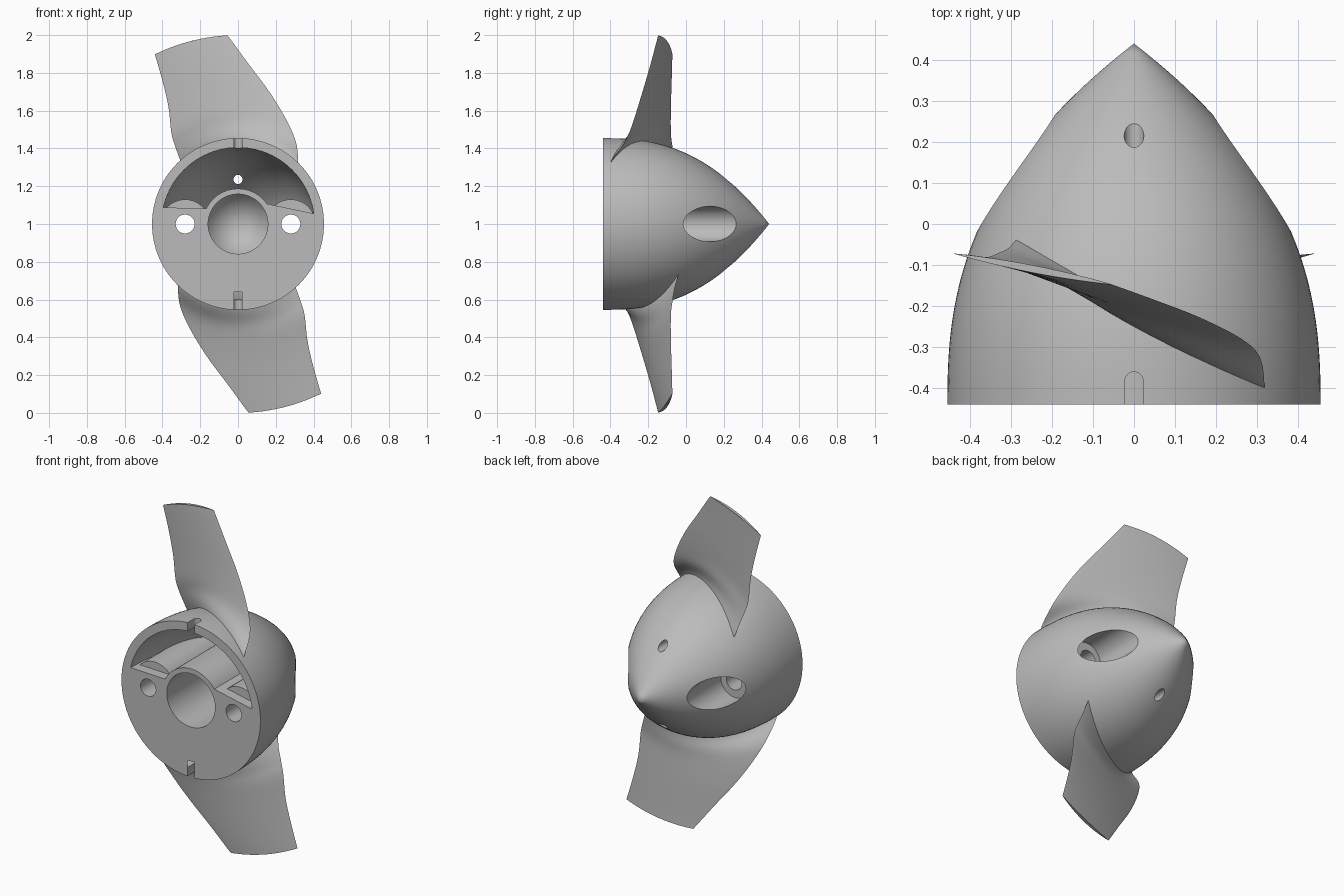
import bpy
import bmesh
from math import pi, sin, cos, sqrt, radians
from mathutils import Matrix, Vector

cube = bpy.data.objects.get("Cube")
if cube:
    bpy.data.objects.remove(cube, do_unlink=True)

grey = bpy.data.materials.new("plain grey")
grey.use_nodes = True
grey.diffuse_color = (0.5, 0.5, 0.5, 1)
grey.node_tree.nodes["Principled BSDF"].inputs["Base Color"].default_value = (0.5, 0.5, 0.5, 1)

AXIS_Z = 1.0      # height of the spin axis
HALF = 0.44       # half the hub length
RADIUS = 0.455    # hub base radius
WALL = 0.05


def finish(name, bm):
    bmesh.ops.remove_doubles(bm, verts=bm.verts, dist=1e-5)
    bmesh.ops.recalc_face_normals(bm, faces=bm.faces)
    mesh = bpy.data.meshes.new(name)
    bm.to_mesh(mesh)
    bm.free()
    mesh.materials.append(grey)
    obj = bpy.data.objects.new(name, mesh)
    bpy.context.collection.objects.link(obj)
    return obj


def loft(name, rings):
    """Skin a list of closed point loops and cap both ends."""
    bm = bmesh.new()
    loops = [[bm.verts.new(p) for p in ring] for ring in rings]
    n = len(loops[0])
    for a, b in zip(loops, loops[1:]):
        for i in range(n):
            j = (i + 1) % n
            bm.faces.new((a[i], a[j], b[j], b[i]))
    bm.faces.new(loops[0])
    bm.faces.new(loops[-1])
    return finish(name, bm)


def revolve(name, profile, x=0.0, z=0.0, segs=96):
    """Turn (y, radius) pairs round an axis parallel to y."""
    return loft(name, [[(x + r * cos(2 * pi * i / segs), y, AXIS_Z + z + r * sin(2 * pi * i / segs))
                        for i in range(segs)] for y, r in profile])


def rod(name, x, z, r, y0, y1, segs=48):
    return revolve(name, [(y0, r), (y1, r)], x, z, segs)


def prism(name, points, depth):
    return loft(name, [points, [Vector(p) + Vector(depth) for p in points]])


def boolean(obj, tool, operation="DIFFERENCE"):
    mod = obj.modifiers.new("cut", "BOOLEAN")
    mod.operation = operation
    mod.solver = "EXACT"
    mod.object = tool
    tool.hide_render = True
    bpy.context.view_layer.update()
    deps = bpy.context.evaluated_depsgraph_get()
    mesh = bpy.data.meshes.new_from_object(obj.evaluated_get(deps))
    obj.modifiers.clear()
    obj.data = mesh
    bpy.data.objects.remove(tool, do_unlink=True)


def hub_radius(y):
    t = min(max((y + HALF) / (2 * HALF), 0), 1)
    return RADIUS * (1 - t ** 2.5)


def solid_hub(name):
    steps = 40
    ys = [-HALF + 2 * HALF * i / steps for i in range(steps + 1)]
    return revolve(name, [(y, hub_radius(y)) for y in ys])


# Cavity shape, leaving a centre tube, two webs and two screw bosses standing
ys = [-0.5] + [-0.46 + 0.03 * i for i in range(25)]
cavity = revolve("cavity", [(y, max(hub_radius(y + WALL) - WALL, 0.01)) for y in ys])
boolean(cavity, rod("tube_core", 0, 0, 0.187, -0.6, 0.4, 96))
for s in (1, -1):
    web = [(0.14, 0.11), (0.45, 0.045), (0.45, -0.09), (0.14, -0.08)]
    boolean(cavity, prism("web", [(s * x, -0.6, AXIS_Z + s * z) for x, z in web], (0, 1, 0)))
    boolean(cavity, rod("boss", s * 0.28, 0, 0.13, -0.38, 0.4, 64))

# Hub with cavity, conical bore, screw pockets, pin holes and rim notches
hub = solid_hub("hub")
boolean(hub, cavity)
boolean(hub, revolve("bore", [(-0.5, 0.158), (0.1, 0.158), (0.33, 0)]))
for s in (1, -1):
    boolean(hub, rod("screw_pocket", s * 0.287, 0, 0.094, -0.05, 0.6, 64))
    boolean(hub, rod("screw_hole", s * 0.28, 0, 0.05, -0.6, 0.1))
    boolean(hub, rod("pin_hole", 0, s * 0.236, 0.024, -0.2, 0.6, 32))
    w = 0.0225
    arc = [(w * cos(pi * i / 12), -0.383 + w * sin(pi * i / 12)) for i in range(13)]
    outline = arc + [(-w, -0.5), (w, -0.5)]
    boolean(hub, prism("notch", [(x, y, AXIS_Z + s * 0.36) for x, y in outline], (0, 0, s * 0.2)))

# Blade stations: radius, leading x y, trailing x y, thickness
STATIONS = [
    (0.36, 0.300, -0.430, -0.275, -0.030, 0.050),
    (0.40, 0.312, -0.425, -0.290, -0.042, 0.046),
    (0.46, 0.318, -0.395, -0.308, -0.060, 0.040),
    (0.53, 0.307, -0.325, -0.333, -0.072, 0.034),
    (0.60, 0.262, -0.280, -0.353, -0.080, 0.030),
    (0.72, 0.165, -0.230, -0.368, -0.080, 0.026),
    (0.85, 0.055, -0.187, -0.398, -0.076, 0.022),
    (1.00, -0.055, -0.147, -0.440, -0.072, 0.018),
]


def smooth_rows(rows, sub=6):
    """Catmull-Rom interpolation of whole rows."""
    out = []
    last = len(rows) - 1
    for k in range(last):
        p0, p1, p2, p3 = (rows[min(max(k + d, 0), last)] for d in (-1, 0, 1, 2))
        for i in range(sub):
            t = i / sub
            out.append([0.5 * (2 * b + (c - a) * t + (2 * a - 5 * b + 4 * c - d) * t * t
                               + (3 * b - a - 3 * c + d) * t ** 3)
                        for a, b, c, d in zip(p0, p1, p2, p3)])
    return out + [rows[-1]]


def blade_section(row, n=20):
    r, lx, ly, tx, ty, thick = row
    lead, trail = Vector((lx, ly)), Vector((tx, ty))
    chord = lead - trail
    normal = Vector((-chord.y, chord.x)).normalized()
    ring = []
    for i in range(2 * n):
        angle = pi * i / n
        t = (1 - cos(angle)) / 2
        half = 0.5 * thick * abs(sin(pi * t)) ** 0.8
        p = trail + chord * t + normal * (half if i <= n else -half)
        ring.append((p.x, p.y, AXIS_Z + sqrt(max(r * r - p.x * p.x, 0))))
    return ring


# Upper blade, trimmed to the hub surface, and its half-turn copy
upper_blade = loft("upper_blade", [blade_section(row) for row in smooth_rows(STATIONS)])
boolean(upper_blade, solid_hub("blade_trim"))
lower_blade = upper_blade.copy()
lower_blade.name = "lower_blade"
lower_blade.data = upper_blade.data.copy()
bpy.context.collection.objects.link(lower_blade)
pivot = Matrix.Translation((0, 0, AXIS_Z))
lower_blade.data.transform(pivot @ Matrix.Rotation(pi, 4, "Y") @ pivot.inverted())

# Smooth shading with crisp edges
for obj in (hub, upper_blade, lower_blade):
    obj.data.shade_smooth()
    obj.data.set_sharp_from_angle(angle=radians(30))
